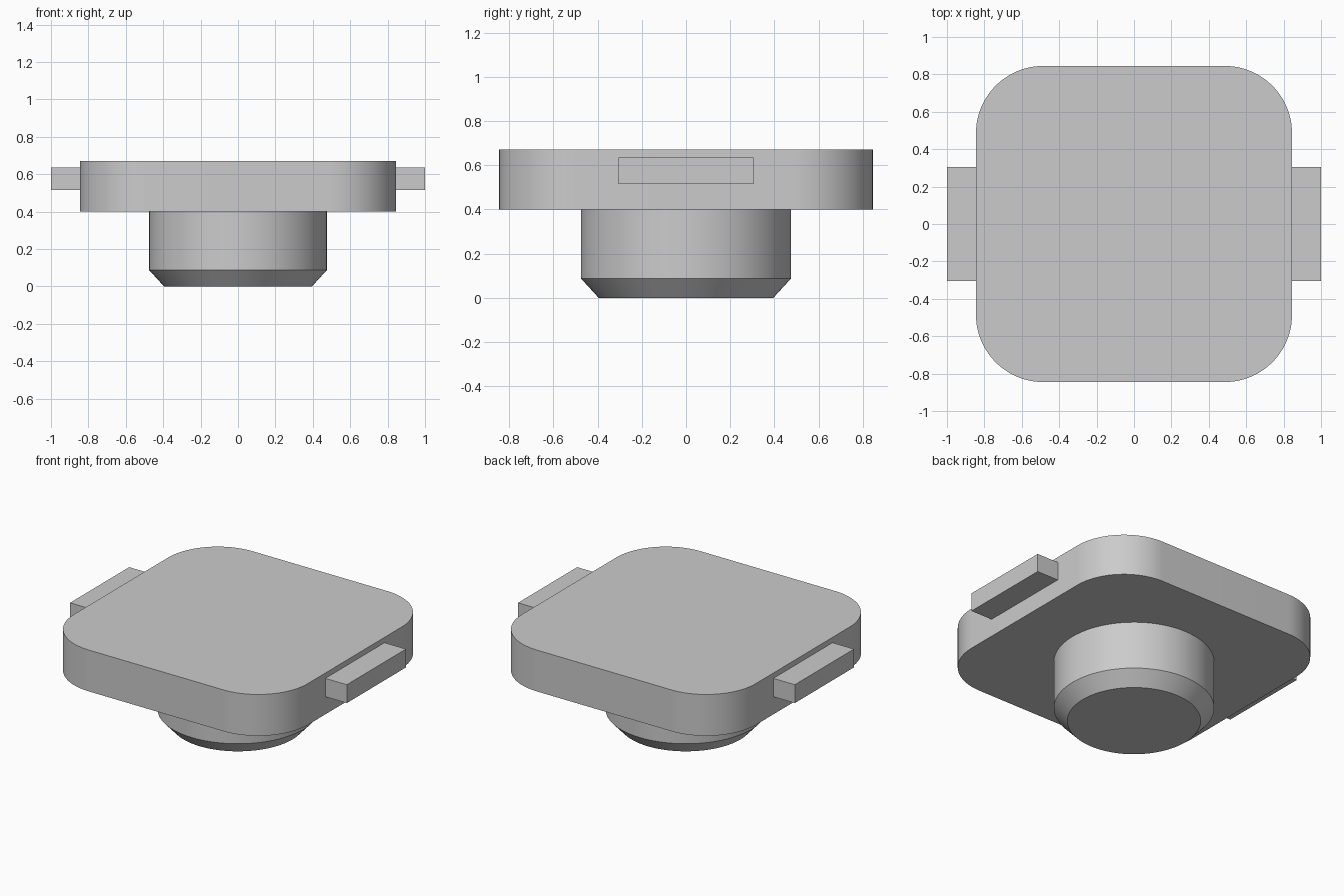
import bpy
import bmesh
from math import cos, sin, pi, radians

cube = bpy.data.objects.get("Cube")
if cube:
    bpy.data.objects.remove(cube, do_unlink=True)

grey = bpy.data.materials.new("light_grey")
grey.use_nodes = True
colour = (0.6, 0.6, 0.6, 1)
grey.diffuse_color = colour
grey.node_tree.nodes["Principled BSDF"].inputs["Base Color"].default_value = colour


def loft(name, rings):
    """Join matching (x, y) outlines at rising heights into a closed solid."""
    bm = bmesh.new()
    loops = [[bm.verts.new((x, y, z)) for x, y in outline] for outline, z in rings]
    count = len(loops[0])
    for low, high in zip(loops, loops[1:]):
        for i in range(count):
            j = (i + 1) % count
            bm.faces.new((low[i], low[j], high[j], high[i]))
    bm.faces.new(loops[0][::-1])
    bm.faces.new(loops[-1])
    mesh = bpy.data.meshes.new(name)
    bm.to_mesh(mesh)
    bm.free()
    mesh.materials.append(grey)
    obj = bpy.data.objects.new(name, mesh)
    bpy.context.collection.objects.link(obj)
    bpy.ops.object.select_all(action="DESELECT")
    obj.select_set(True)
    bpy.context.view_layer.objects.active = obj
    bpy.ops.object.shade_smooth_by_angle(angle=radians(30))
    return obj


def circle(radius, count=96):
    return [(radius * cos(2 * pi * i / count), radius * sin(2 * pi * i / count))
            for i in range(count)]


def rounded_square(half, radius, steps=24):
    points = []
    for corner, (sx, sy) in enumerate([(1, 1), (-1, 1), (-1, -1), (1, -1)]):
        for i in range(steps + 1):
            a = (corner + i / steps) * pi / 2
            points.append((sx * (half - radius) + radius * cos(a),
                           sy * (half - radius) + radius * sin(a)))
    return points


def rectangle(x0, x1, y0, y1):
    return [(x0, y0), (x1, y0), (x1, y1), (x0, y1)]


# Round plug with a chamfered lower rim
loft("plug", [(circle(0.395), 0), (circle(0.475), 0.087), (circle(0.475), 0.4)])

# Square cap with rounded corners
cap = rounded_square(0.845, 0.36)
loft("cap", [(cap, 0.4), (cap, 0.67)])

# Side tabs
for name, x0, x1 in (("left_tab", 0.84, 1), ("right_tab", -1, -0.84)):
    tab = rectangle(x0, x1, -0.305, 0.305)
    loft(name, [(tab, 0.515), (tab, 0.635)])
